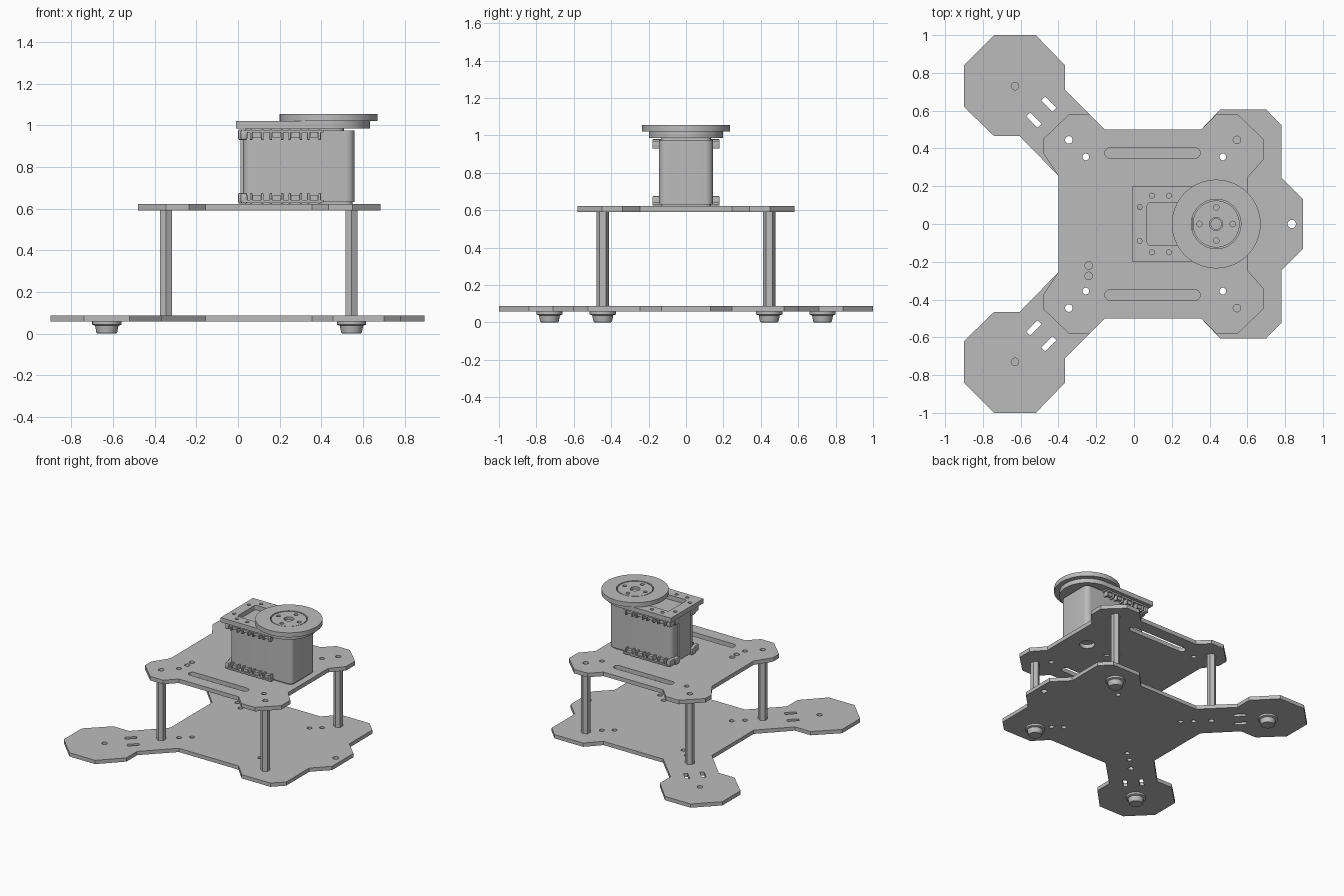
import bpy, bmesh
from math import pi, sin, cos, radians
from mathutils import Matrix, Vector

if "Cube" in bpy.data.objects:
    bpy.data.objects.remove(bpy.data.objects["Cube"])

grey = bpy.data.materials.new("plain_grey")
grey.use_nodes = True
grey.diffuse_color = (0.5, 0.5, 0.5, 1)
grey.node_tree.nodes["Principled BSDF"].inputs["Base Color"].default_value = grey.diffuse_color


# ---- helpers: finishing, 2D loops, extruded sheets, boxes, cones ----
def finish(name, bm):
    bmesh.ops.remove_doubles(bm, verts=bm.verts, dist=0.0001)
    bmesh.ops.recalc_face_normals(bm, faces=bm.faces)
    mesh = bpy.data.meshes.new(name)
    bm.to_mesh(mesh)
    bm.free()
    mesh.materials.clear()
    mesh.materials.append(grey)
    mesh.shade_smooth()
    mesh.set_sharp_from_angle(angle=radians(30))
    obj = bpy.data.objects.new(name, mesh)
    bpy.context.scene.collection.objects.link(obj)
    return obj


def arc(x, y, r, start, end, n):
    return [(x + r * cos(start + (end - start) * i / n),
             y + r * sin(start + (end - start) * i / n)) for i in range(n + 1)]


def circle(x, y, r, n=24, turn=0):
    return arc(x, y, r, turn, turn + 2 * pi, n)[:-1]


def slot(x, y, length, width, turn=0, ends=1):
    r, h = width / 2, (length - width) / 2
    pts = arc(h, 0, r, -pi / 2, pi / 2, ends) + arc(-h, 0, r, pi / 2, 3 * pi / 2, ends)
    return [(x + u * cos(turn) - v * sin(turn), y + u * sin(turn) + v * cos(turn)) for u, v in pts]


def rounded(x0, x1, y0, y1, r):
    corners = [(x1 - r, y1 - r), (x0 + r, y1 - r), (x0 + r, y0 + r), (x1 - r, y0 + r)]
    return [p for i, (x, y) in enumerate(corners) for p in arc(x, y, r, i * pi / 2, (i + 1) * pi / 2, 6)]


def mirrored(half):
    return half + [(x, -y) for x, y in reversed(half)]


def both(maker, x, y, *args):
    return [maker(x, y, *args), [(u, -v) for u, v in maker(x, y, *args)]]


def sheet(name, loops, z0, z1):
    """Extrude the first loop, with the remaining loops as holes."""
    curve = bpy.data.curves.new(name, "CURVE")
    curve.dimensions = "2D"
    curve.fill_mode = "BOTH"
    curve.extrude = (z1 - z0) / 2
    for loop in loops:
        spline = curve.splines.new("POLY")
        spline.points.add(len(loop) - 1)
        for point, (x, y) in zip(spline.points, loop):
            point.co = (x, y, 0, 1)
        spline.use_cyclic_u = True
    temp = bpy.data.objects.new(name + "_path", curve)
    bpy.context.scene.collection.objects.link(temp)
    bpy.context.view_layer.update()
    filled = bpy.data.meshes.new_from_object(temp.evaluated_get(bpy.context.evaluated_depsgraph_get()))
    bm = bmesh.new()
    bm.from_mesh(filled)
    bmesh.ops.translate(bm, verts=bm.verts, vec=(0, 0, (z0 + z1) / 2))
    bpy.data.objects.remove(temp)
    bpy.data.curves.remove(curve)
    bpy.data.meshes.remove(filled)
    return finish(name, bm)


def box(name, x0, x1, y0, y1, z0, z1, bevel=0):
    bm = bmesh.new()
    size = Vector((x1 - x0, abs(y1 - y0), z1 - z0))
    centre = Vector((x0 + x1, y0 + y1, z0 + z1)) / 2
    bmesh.ops.create_cube(bm, size=1, matrix=Matrix.Translation(centre) @ Matrix.Diagonal((*size, 1)))
    if bevel:
        bmesh.ops.bevel(bm, geom=bm.edges[:], offset=bevel, segments=2, profile=0.5, affect="EDGES")
    return finish(name, bm)


def lathe(name, x, y, profile, steps=32):
    bm = bmesh.new()
    verts = [bm.verts.new((x + r, y, z)) for r, z in profile]
    edges = [bm.edges.new(pair) for pair in zip(verts, verts[1:])]
    bmesh.ops.spin(bm, geom=verts + edges, cent=(x, y, 0), axis=(0, 0, 1), angle=2 * pi, steps=steps)
    return finish(name, bm)


# ---- base plate with two splayed arms and a nose ----
POSTS = [(-0.345, 0.445), (0.545, 0.445)]
base = mirrored([(0.895, 0.13), (0.78, 0.245), (0.78, 0.525), (0.70, 0.605), (0.455, 0.605),
                 (0.355, 0.50), (-0.155, 0.50), (-0.365, 0.71), (-0.365, 0.84), (-0.52, 1.0),
                 (-0.74, 1.0), (-0.9, 0.84), (-0.9, 0.62), (-0.74, 0.465), (-0.605, 0.465),
                 (-0.40, 0.255)])
holes = [circle(0.835, 0, 0.022)]
for x, y in POSTS + [(-0.63, 0.73)]:
    holes += both(circle, x, y, 0.02)
for x, y in [(-0.255, 0.355), (0.47, 0.355), (-0.185, 0.295), (0.40, 0.30)]:
    holes += both(circle, x, y, 0.018)
for x, y in [(-0.45, 0.635), (-0.53, 0.55)]:
    holes += both(slot, x, y, 0.115, 0.03, -pi / 4)
sheet("base_plate", [base] + holes, 0.058, 0.087)

# ---- upper plate ----
deck = mirrored([(0.60, 0.245), (0.685, 0.34), (0.685, 0.45), (0.55, 0.58), (0.435, 0.58),
                 (0.355, 0.50), (-0.155, 0.50), (-0.235, 0.58), (-0.345, 0.58), (-0.48, 0.45),
                 (-0.48, 0.375), (-0.40, 0.255)])
holes = both(slot, 0.098, 0.376, 0.505, 0.055, 0, 12)
for x, y in POSTS:
    holes += both(circle, x, y, 0.02)
for x, y in [(-0.255, 0.355), (0.47, 0.355)]:
    holes += both(circle, x, y, 0.018)
holes += [circle(-0.24, -0.22, 0.02), circle(-0.24, -0.275, 0.02), circle(0.435, 0, 0.055)]
holes += [slot(0.2 + 0.04 * cos(a), 0.04 * sin(a), 0.06, 0.022, a)
          for a in (pi / 4, 3 * pi / 4, 5 * pi / 4, 7 * pi / 4)]
sheet("upper_plate", [deck] + holes, 0.591, 0.622)

# ---- hollow hexagonal posts and rubber feet ----
for side in (1, -1):
    for x, y in POSTS:
        sheet("post", [circle(x, side * y, 0.033, 6, pi / 2), circle(x, side * y, 0.02)], 0.087, 0.591)
    for x, y in [POSTS[1], (-0.63, 0.73)]:
        lathe("foot", x, side * y, [(0, 0.058), (0.07, 0.058), (0.07, 0.043), (0.056, 0.038),
                                    (0.05, 0.006), (0.044, 0), (0, 0)])

# ---- servo body ----
sheet("servo_body", [rounded(0.025, 0.56, -0.144, 0.144, 0.04)], 0.632, 0.975)
sheet("servo_bottom_cover", [rounded(0.035, 0.55, -0.134, 0.134, 0.035)], 0.622, 0.632)
sheet("servo_top_cover", [rounded(0.035, 0.51, -0.134, 0.134, 0.035)], 0.975, 0.985)
box("servo_back_rib", 0.012, 0.04, -0.07, 0.07, 0.64, 0.97)

# ---- mounting lugs along the top and bottom of the servo ----
for z0, z1, rail in [(0.625, 0.675, 0.63), (0.93, 0.98, 0.967)]:
    for side in (1, -1):
        box("lug_rail", 0.03, 0.41, side * 0.13, side * 0.18, rail, rail + 0.012)
        for x in (0.09, 0.185, 0.275, 0.365):
            for edge in (-0.033, 0.021):
                box("lug_cheek", x + edge, x + edge + 0.012, side * 0.13, side * 0.18, z0, z1, 0.004)
            box("lug_nut", x - 0.02, x + 0.02, side * 0.13, side * 0.168, z0 + 0.012, z1 - 0.012)
        box("back_lug", 0.0, 0.04, side * 0.075, side * 0.125, z0, z1, 0.008)
        box("corner_lug", 0.012, 0.045, side * 0.11, side * 0.178, z0, z1, 0.01)

# ---- bracket on top of the servo, with a window and screw holes ----
AXIS = 0.435
bracket = [(-0.01, 0.198), (-0.01, -0.198)] + arc(AXIS, 0, 0.198, -pi / 2, pi / 2, 32)
holes = [rounded(0.07, 0.31, -0.112, 0.112, 0.015)]
for x, y in [(0.03, 0.09), (0.095, 0.15), (0.185, 0.15)]:
    holes += both(circle, x, y, 0.013, 16)
sheet("bracket", [bracket] + holes, 0.985, 1.02)

# ---- round horn with an inset hub and screw holes ----
sheet("horn_disc", [circle(AXIS, 0, 0.235, 64), circle(AXIS, 0, 0.131, 48)], 1.02, 1.055)
hub = [circle(AXIS, 0, 0.124, 48), circle(AXIS, 0, 0.035)]
hub += [circle(AXIS + 0.088 * cos(i * pi / 2), 0.088 * sin(i * pi / 2), 0.015, 16) for i in range(4)]
sheet("horn_hub", hub, 1.02, 1.053)
lathe("hub_screw", AXIS, 0, [(0, 1.036), (0.03, 1.036), (0.03, 1.02), (0, 1.02)], 24)
